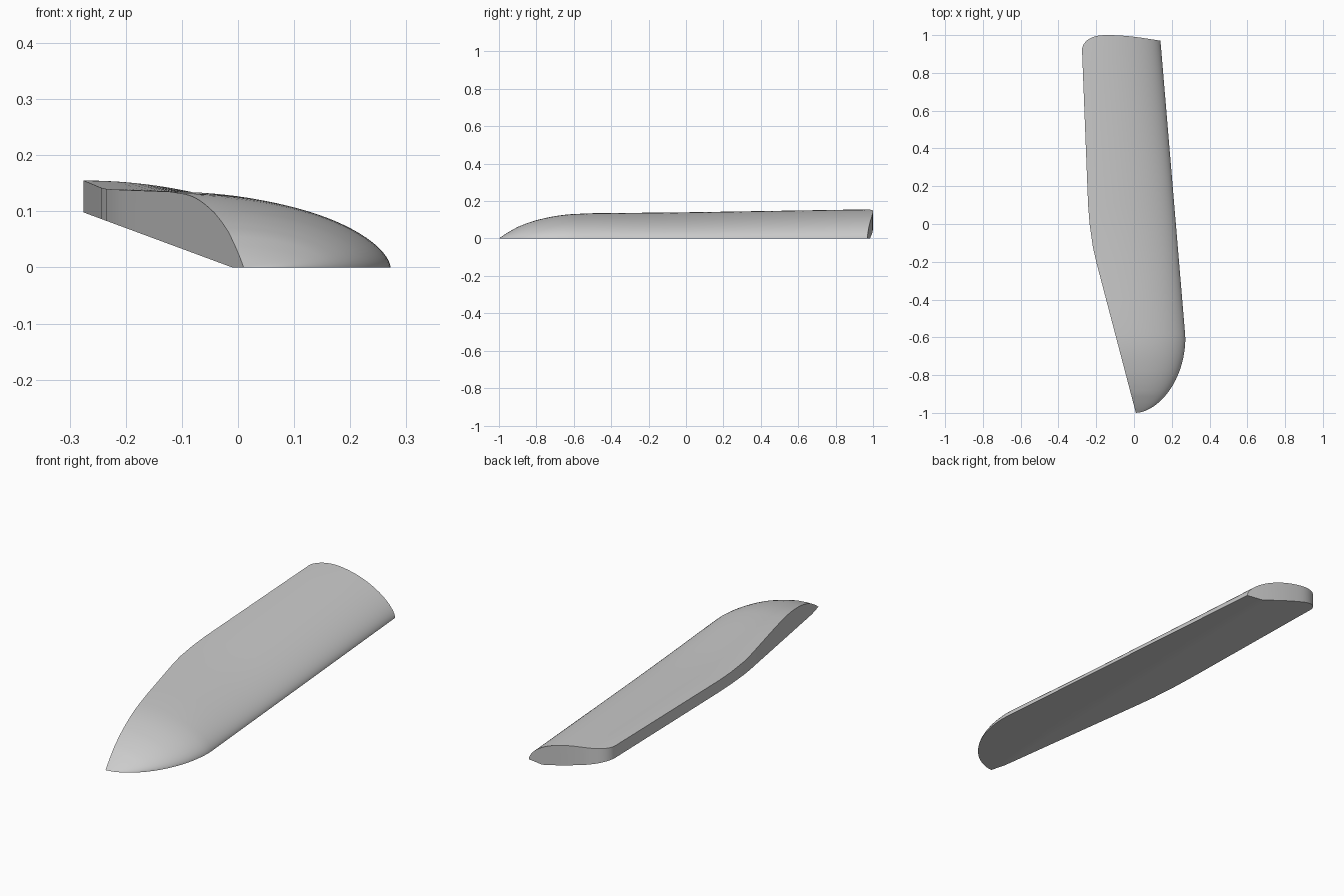
import bpy, bmesh, math

if "Cube" in bpy.data.objects:
    bpy.data.objects.remove(bpy.data.objects["Cube"])

COLS = 32


def interp(pts, y):
    for (a, va), (b, vb) in zip(pts, pts[1:]):
        if y <= b:
            return va + (vb - va) * (y - a) / (b - a)
    return pts[-1][1]


# Left edge outline and crest height along y
LEFT = [(-1, .01), (-.2, -.2), (-.12, -.218), (0, -.235), (.1, -.243), (.92, -.275)]
CREST = [(-1, 0), (-.975, .018), (-.95, .034), (-.9, .062), (-.85, .082), (-.8, .098),
         (-.75, .11), (-.7, .12), (-.65, .127), (-.6, .131), (-.5, .135), (0, .14), (.92, .155)]


def right_x(y):
    if y > -.6:
        return .272 - .084 * (y + .6)
    q = min(1, (-.6 - y) / .4)
    return .01 + .262 * (1 - q * q) ** .57


def rear_y(u):
    # Rounded outline of the back end, from right to left
    if u < .68:
        return .97 + .03 * math.sin(u / .68 * math.pi / 2)
    q = (u - .68) / .32
    return 1 - .08 * (1 - max(0, 1 - q ** 2.5) ** .5)


def make_row(bm, y, rear=False):
    xr = .14 if rear else right_x(y)
    xl, h = interp(LEFT, y), interp(CREST, y)
    edge = max(0, -(xl + .01) * .37)              # underside height at the left edge
    kink = max(xl + .001, .01 + .05 * (y + 1) / 2)  # where the underside starts to rise
    top, bottom = [], []
    for i in range(COLS + 1):
        u = (1 - math.cos(math.pi * i / COLS)) / 2
        x = xr + (xl - xr) * u
        yy = rear_y(u) if rear else y
        zb = edge * max(0, (kink - x) / (kink - xl))
        zt = max(zb, h * (1 - (1 - u) ** 2) ** .6)
        top.append(bm.verts.new((x, yy, zt)))
        bottom.append(bm.verts.new((x, yy, zb)))
    return top, bottom


bm = bmesh.new()
# Dense rows around the rounded nose, sparser along the body
ys = [-1 + .42 * (i / 24) ** 1.6 for i in range(25)]
ys += [-.5, -.4, -.3, -.2, -.16, -.12, -.06, 0, .1, .25, .4, .55, .7, .82, .9]
rows = [make_row(bm, y) for y in ys] + [make_row(bm, .92, True)]

for (t0, b0), (t1, b1) in zip(rows, rows[1:]):
    for i in range(COLS):
        bm.faces.new((t0[i], t1[i], t1[i + 1], t0[i + 1]))
        bm.faces.new((b0[i], b0[i + 1], b1[i + 1], b1[i]))
    bm.faces.new((t0[-1], t1[-1], b1[-1], b0[-1]))   # left wall
# Back end wall
t, b = rows[-1]
for i in range(COLS):
    bm.faces.new((t[i], b[i], b[i + 1], t[i + 1]))

bmesh.ops.remove_doubles(bm, verts=bm.verts, dist=.0002)
bmesh.ops.dissolve_degenerate(bm, edges=bm.edges, dist=.0001)
bmesh.ops.recalc_face_normals(bm, faces=bm.faces)

mesh = bpy.data.meshes.new("curved_panel")
bm.to_mesh(mesh)
bm.free()
panel = bpy.data.objects.new("curved_panel", mesh)
bpy.context.collection.objects.link(panel)
bpy.context.view_layer.objects.active = panel
panel.select_set(True)
bpy.ops.object.shade_smooth_by_angle(angle=math.radians(30))
